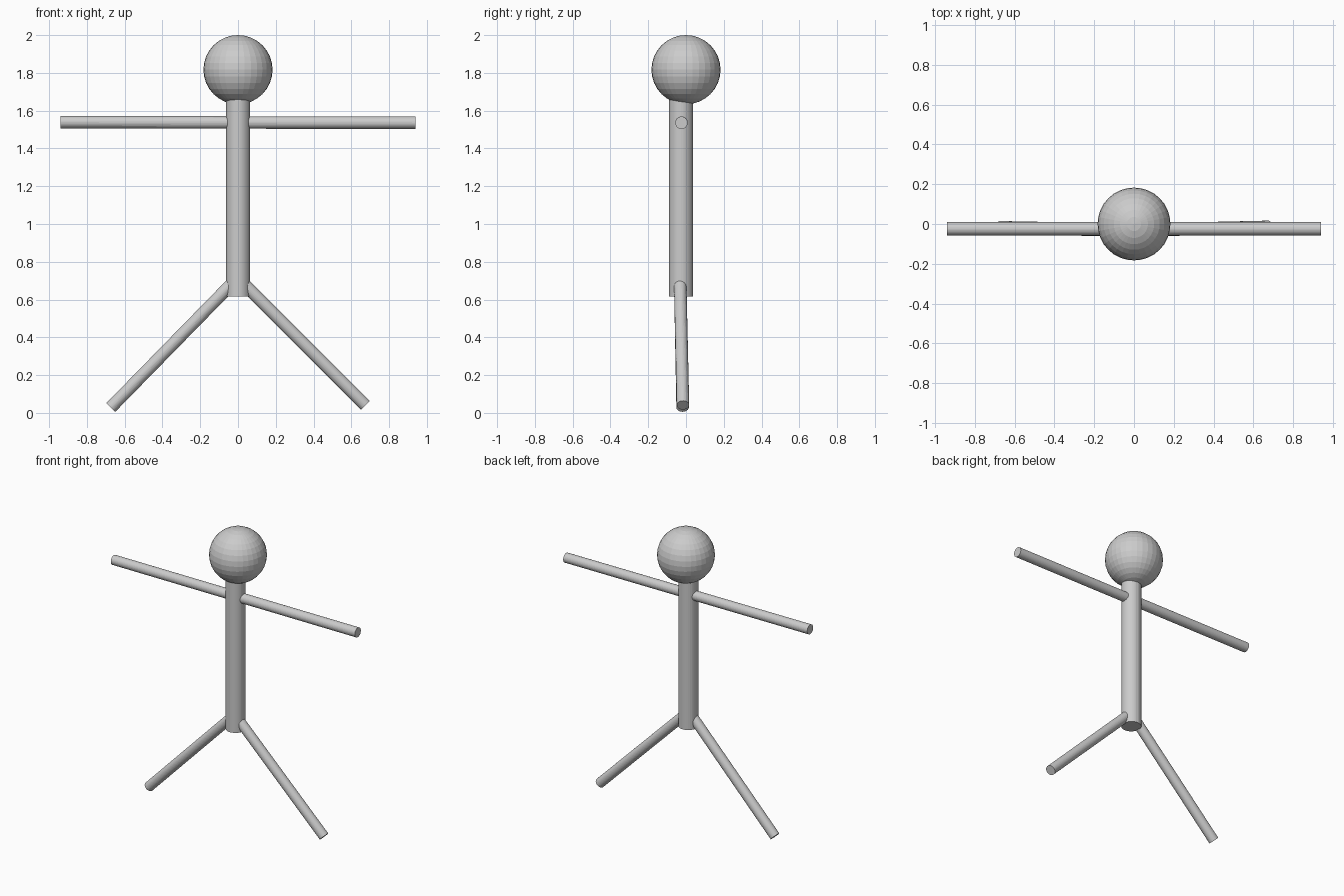
import bpy
from mathutils import Vector

if "Cube" in bpy.data.objects:
    bpy.data.objects.remove(bpy.data.objects["Cube"])

grey = bpy.data.materials.new("light grey")
grey.diffuse_color = (0.6, 0.6, 0.6, 1)
grey.use_nodes = True
grey.node_tree.nodes["Principled BSDF"].inputs["Base Color"].default_value = grey.diffuse_color


def finish(name):
    ob = bpy.context.object
    ob.name = name
    ob.data.materials.append(grey)
    return ob


def rod(name, start, end, radius):
    """Flat-shaded round rod between two points."""
    a, b = Vector(start), Vector(end)
    bpy.ops.mesh.primitive_cylinder_add(
        vertices=32, radius=radius, depth=(b - a).length, location=(a + b) / 2)
    ob = finish(name)
    ob.rotation_euler = (b - a).to_track_quat('Z', 'Y').to_euler()
    return ob


# Head
bpy.ops.mesh.primitive_uv_sphere_add(
    segments=32, ring_count=16, radius=0.183, location=(0, 0, 1.817))
finish("head")

# Torso, set slightly forward of the head centre, running up into it
rod("torso", (0, -0.026, 0.615), (0, -0.026, 1.72), 0.063)

# Arms: one straight bar through the torso
rod("arms", (-0.94, -0.024, 1.539), (0.94, -0.024, 1.536), 0.033)

# Legs, splayed outwards from inside the torso
rod("left_leg", (-0.01, -0.031, 0.707), (-0.673, -0.018, 0.029), 0.033)
rod("right_leg", (0.01, -0.031, 0.704), (0.674, -0.016, 0.041), 0.033)
